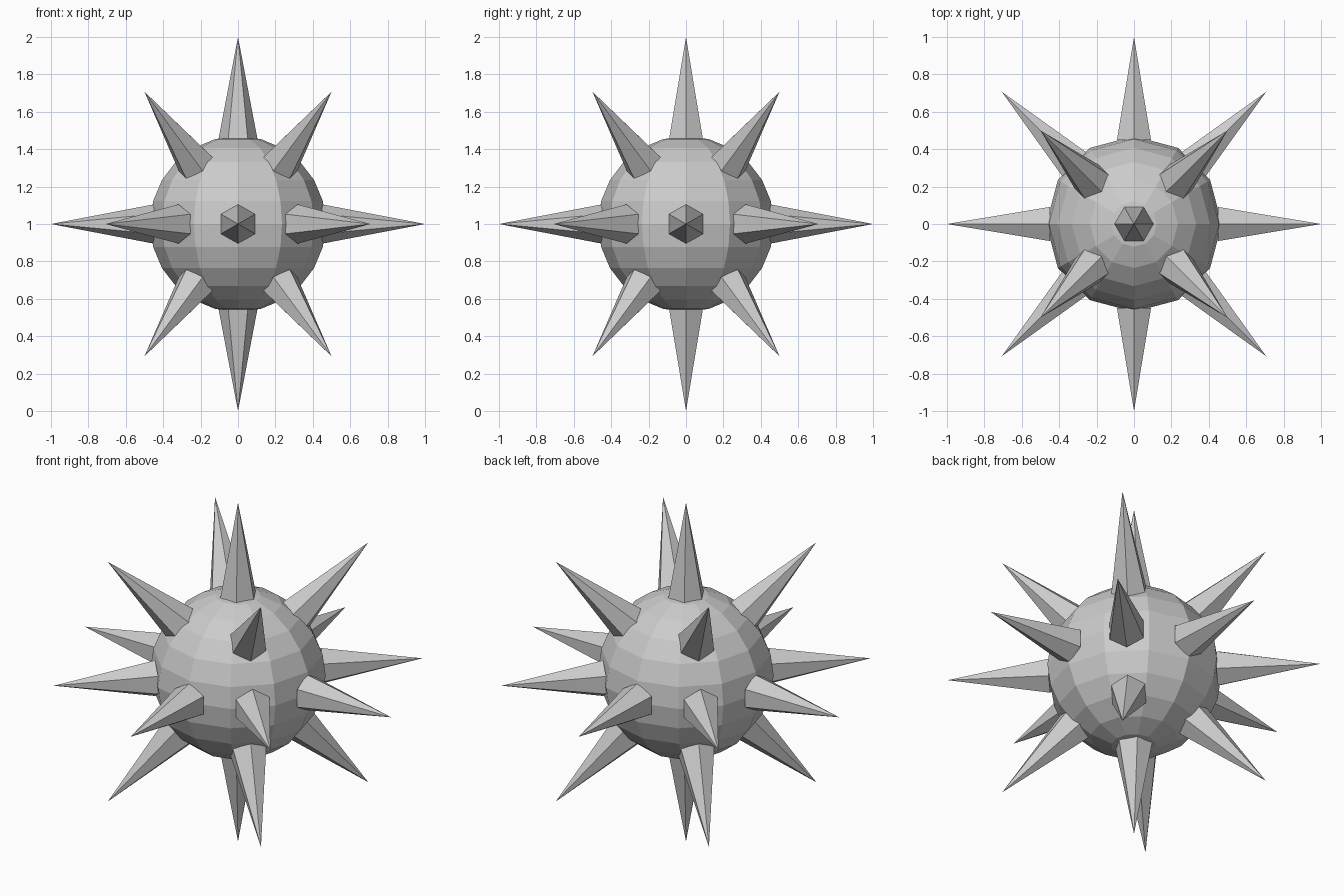
import bpy, bmesh
from math import sin, cos, pi, radians
from mathutils import Vector

if "Cube" in bpy.data.objects:
    bpy.data.objects.remove(bpy.data.objects["Cube"])

CENTRE = Vector((0, 0, 1))
BALL_R = 0.47
BASE_D, BASE_R, TIP_D = 0.45, 0.105, 1.0


def add_object(name, bm):
    bmesh.ops.recalc_face_normals(bm, faces=bm.faces)
    me = bpy.data.meshes.new(name)
    bm.to_mesh(me)
    bm.free()
    ob = bpy.data.objects.new(name, me)
    ob.location = CENTRE
    bpy.context.collection.objects.link(ob)
    return ob


def spike(name, azimuth, elevation):
    """Six-sided spike pointing out of the ball, one corner of its base upwards."""
    a, e = radians(azimuth), radians(elevation)
    out = Vector((cos(e) * cos(a), cos(e) * sin(a), sin(e)))
    up = Vector((-sin(e) * cos(a), -sin(e) * sin(a), cos(e)))
    side = out.cross(up)
    bm = bmesh.new()
    ring = [bm.verts.new(out * BASE_D + (up * cos(i * pi / 3) + side * sin(i * pi / 3)) * BASE_R)
            for i in range(6)]
    tip = bm.verts.new(out * TIP_D)
    bm.faces.new(ring)
    for i in range(6):
        bm.faces.new((ring[i], ring[(i + 1) % 6], tip))
    add_object(name, bm)


# faceted ball
bm = bmesh.new()
bmesh.ops.create_uvsphere(bm, u_segments=12, v_segments=12, radius=BALL_R)
add_object("ball", bm)

# top and bottom spikes
spike("top_spike", 0, 90)
spike("bottom_spike", 0, -90)

# eight spikes around the middle
for k in range(8):
    spike(f"middle_spike_{k + 1}", 45 * k, 0)

# four diagonal spikes above and four below
for k in range(4):
    spike(f"upper_spike_{k + 1}", 45 + 90 * k, 45)
    spike(f"lower_spike_{k + 1}", 45 + 90 * k, -45)
